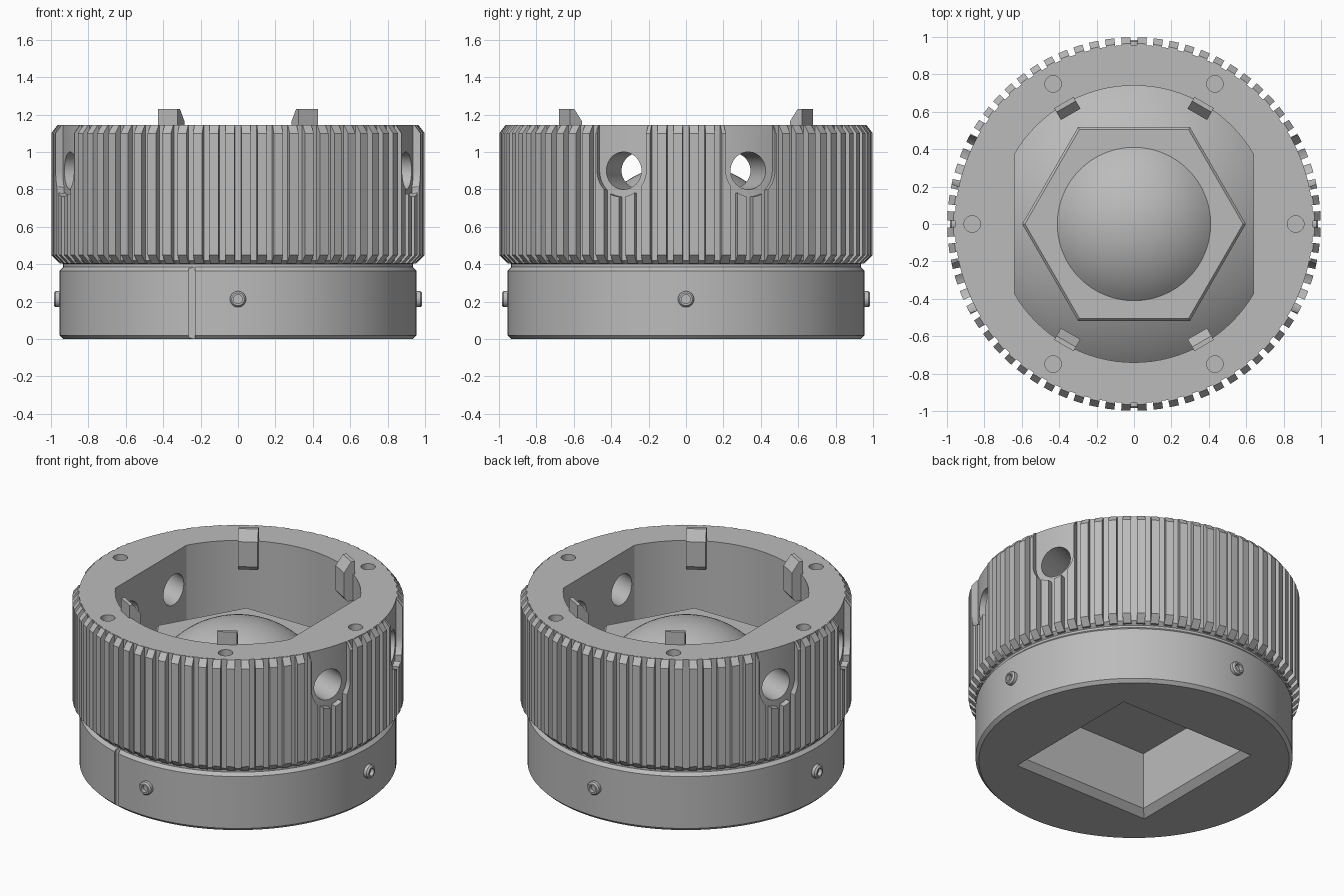
import bpy, bmesh, math
from mathutils import Matrix, Vector

if "Cube" in bpy.data.objects:
    bpy.data.objects.remove(bpy.data.objects["Cube"])

steel = bpy.data.materials.new("satin grey")
steel.use_nodes = True
GREY = (0.5, 0.5, 0.5, 1)
steel.diffuse_color = GREY
steel.node_tree.nodes["Principled BSDF"].inputs["Base Color"].default_value = GREY


def make(name, bm):
    bmesh.ops.recalc_face_normals(bm, faces=bm.faces[:])
    mesh = bpy.data.meshes.new(name)
    bm.to_mesh(mesh)
    bm.free()
    mesh.materials.append(steel)
    obj = bpy.data.objects.new(name, mesh)
    bpy.context.collection.objects.link(obj)
    return obj


def prism(bm, points, push, matrix=Matrix()):
    """Extrude a closed loop of 3D points along a vector."""
    face = bm.faces.new([bm.verts.new(matrix @ Vector(p)) for p in points])
    top = bmesh.ops.extrude_face_region(bm, geom=[face])["geom"]
    verts = [v for v in top if isinstance(v, bmesh.types.BMVert)]
    offset = matrix.to_3x3() @ Vector(push)
    bmesh.ops.translate(bm, verts=verts, vec=offset)


def lathe(bm, profile, matrix=Matrix(), steps=96):
    """Revolve (radius, z) points, capping both ends."""
    rings = []
    for r, z in profile:
        rings.append([bm.verts.new(matrix @ Vector((r * math.cos(i * math.tau / steps),
                      r * math.sin(i * math.tau / steps), z))) for i in range(steps)])
    for a, b in zip(rings, rings[1:]):
        for i in range(steps):
            j = (i + 1) % steps
            bm.faces.new((a[i], a[j], b[j], b[i]))
    bm.faces.new(rings[0])
    bm.faces.new(rings[-1])


def cut(obj, cutter):
    cutter.hide_render = True
    mod = obj.modifiers.new("cut", 'BOOLEAN')
    mod.operation = 'DIFFERENCE'
    mod.solver = 'EXACT'
    mod.object = cutter
    graph = bpy.context.evaluated_depsgraph_get()
    mesh = bpy.data.meshes.new_from_object(obj.evaluated_get(graph))
    obj.modifiers.clear()
    obj.data = mesh
    bpy.data.objects.remove(cutter)


def spin(degrees):
    return Matrix.Rotation(math.radians(degrees), 4, 'Z')


def outward(degrees, radius, z):
    """Frame whose local z points radially outward."""
    return spin(degrees) @ Matrix.Translation((radius, 0, z)) @ Matrix.Rotation(math.pi / 2, 4, 'Y')


HOLE_ANGLES = (20.4, 159.6, 200.4, 339.6)
HOLE_Z = 0.9

# Main body with lower collar, neck groove and upper ring
bm = bmesh.new()
lathe(bm, [(0.935, 0), (0.955, 0.02), (0.955, 0.365), (0.935, 0.385),
           (0.935, 0.4), (0.958, 0.42), (0.958, 1.145)], steps=128)
body = make("body", bm)

# Central cavity: circle with two flat sides
bm = bmesh.new()
FLAT, RADIUS = 0.64, 0.74
limit = math.acos(FLAT / RADIUS)
arc = [limit + (math.pi - 2 * limit) * i / 32 for i in range(33)]
outline = [(RADIUS * math.cos(a + h), RADIUS * math.sin(a + h), 0.5)
           for h in (0, math.pi) for a in arc]
prism(bm, outline, (0, 0, 1))
cut(body, make("cavity_cutter", bm))

# Square drive socket underneath, with a chamfered mouth
bm = bmesh.new()
rows = [[bm.verts.new((sx * s, sy * s, z)) for sx, sy in ((1, 1), (-1, 1), (-1, -1), (1, -1))]
        for s, z in ((0.52, -0.02), (0.5, 0), (0.46, 0.04), (0.46, 0.42))]
for a, b in zip(rows, rows[1:]):
    for i in range(4):
        bm.faces.new((a[i], a[i - 1], b[i - 1], b[i]))
bm.faces.new(rows[0])
bm.faces.new(rows[-1])
cut(body, make("socket_cutter", bm))

# Radial holes and screw holes in the top rim
for angle in HOLE_ANGLES:
    bm = bmesh.new()
    lathe(bm, [(0.1, 0), (0.1, 0.7)], outward(angle, 0.45, HOLE_Z), 48)
    cut(body, make("side_hole_cutter", bm))
bm = bmesh.new()
for i in range(6):
    lathe(bm, [(0.044, 1.03), (0.044, 1.3)],
          spin(60 * i) @ Matrix.Translation((0.865, 0, 0)), 32)
cut(body, make("rim_hole_cutter", bm))

# Narrow slit in the collar
bm = bmesh.new()
prism(bm, [(-0.265, -1, -0.1), (-0.23, -1, -0.1), (-0.23, -0.905, -0.1),
           (-0.265, -0.905, -0.1)], (0, 0, 0.485))
cut(body, make("slit_cutter", bm))

# Grip ribs with chamfered ends
bm = bmesh.new()
RIBS, WIDTH = 72, 0.05
for i in range(RIBS):
    side = [(r, -WIDTH / 2, z) for r, z in ((0.935, 0.405), (0.955, 0.405), (0.998, 0.45),
                                            (0.998, 1.1), (0.965, 1.144), (0.935, 1.144))]
    prism(bm, side, (0, WIDTH, 0), spin((i + 0.5) * 360 / RIBS))
ribs = make("grip_ribs", bm)

# Clear the ribs around and above each side hole
for angle in HOLE_ANGLES:
    bm = bmesh.new()
    R = 0.14
    keyhole = [(0.8, R * math.cos(a), HOLE_Z + R * math.sin(a))
               for a in (math.pi + math.pi * i / 24 for i in range(25))]
    keyhole += [(0.8, R, 1.3), (0.8, -R, 1.3)]
    prism(bm, keyhole, (0.4, 0, 0), spin(angle))
    cut(ribs, make("clearance_cutter", bm))

# Sloped cavity floor
bm = bmesh.new()
lathe(bm, [(0.76, 0.47), (0.76, 0.55), (0.65, 0.65), (0.5, 0.73)])
floor = make("cavity_floor", bm)

# Hexagonal seat with softened top edge
bm = bmesh.new()
lathe(bm, [(0.598, 0.5), (0.598, 0.755), (0.583, 0.77)], steps=6)
seat = make("hex_seat", bm)

# Domed centre
bm = bmesh.new()
BASE, RISE = 0.41, 0.17
ball = (BASE ** 2 + RISE ** 2) / (2 * RISE)
half = math.asin(BASE / ball)
lathe(bm, [(BASE, 0.74)] + [(ball * math.sin(half * k / 12),
      0.77 + RISE - ball + ball * math.cos(half * k / 12)) for k in range(12, 0, -1)]
      + [(0.002, 0.77 + RISE)], steps=64)
dome = make("centre_dome", bm)

# Four retaining tabs on the cavity wall
bm = bmesh.new()
for angle in (60, 120, 240, 300):
    side = [(r, -0.06, z) for r, z in ((0.75, 0.97), (0.75, 1.23), (0.725, 1.23),
                                       (0.677, 1.165), (0.677, 1.0), (0.7, 0.97))]
    prism(bm, side, (0, 0.12, 0), spin(angle))
tabs = make("retaining_tabs", bm)

# Socket screws around the collar
bm = bmesh.new()
for i in range(4):
    frame = outward(90 * i, 0.93, 0.213)
    lathe(bm, [(0.043, 0), (0.043, 0.045), (0.034, 0.055), (0.024, 0.055), (0.024, 0.03)],
          frame, 24)
screws = make("collar_screws", bm)

# Smooth round faces, keep corners sharp
for obj in (body, ribs, floor, seat, dome, tabs, screws):
    bpy.ops.object.select_all(action='DESELECT')
    obj.select_set(True)
    bpy.context.view_layer.objects.active = obj
    bpy.ops.object.shade_smooth_by_angle(angle=math.radians(25))
